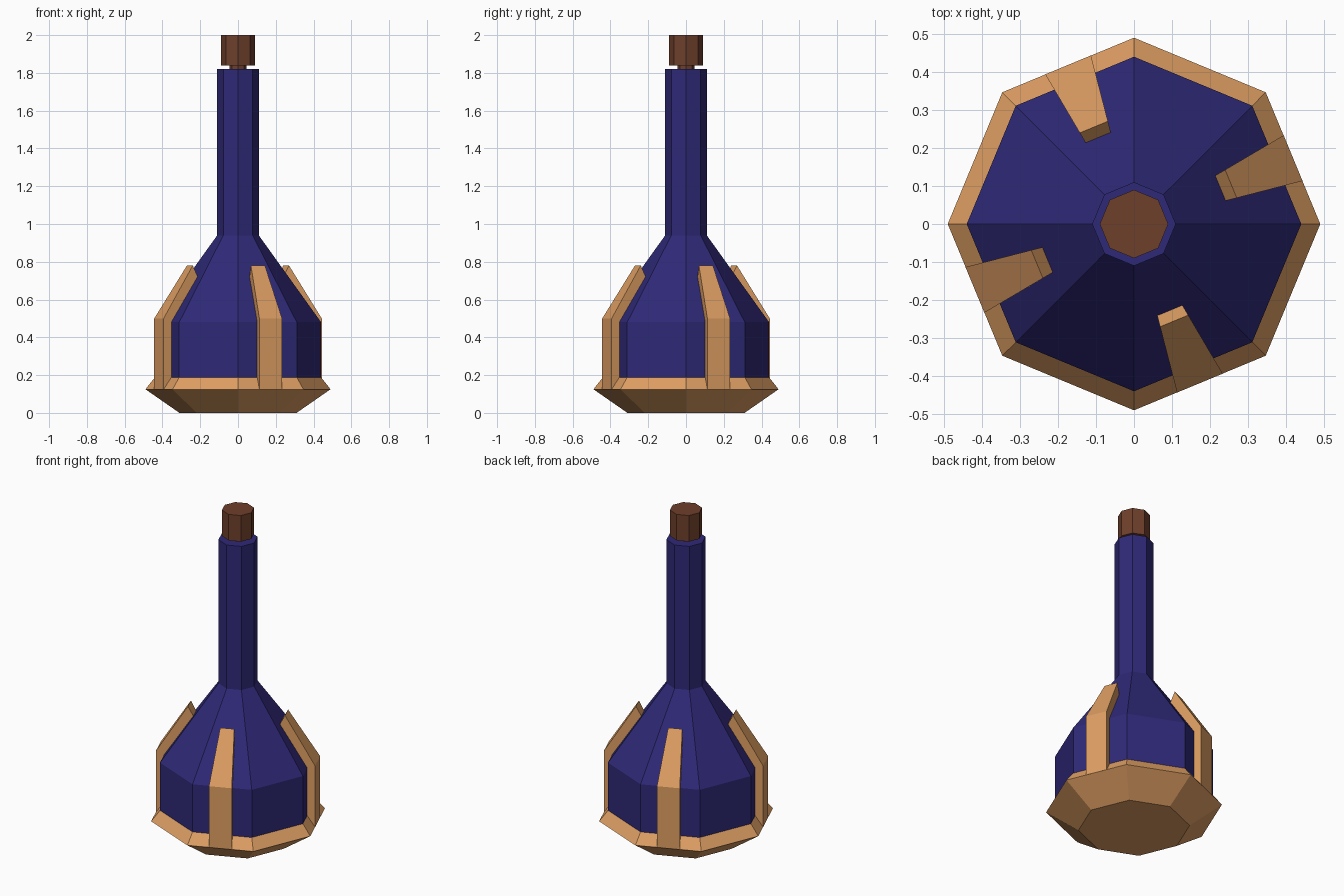
import bpy, bmesh
from math import sin, cos, radians

if "Cube" in bpy.data.objects:
    bpy.data.objects.remove(bpy.data.objects["Cube"])


def material(name, rgb):
    m = bpy.data.materials.new(name)
    m.diffuse_color = (*rgb, 1)
    m.use_nodes = True
    m.node_tree.nodes["Principled BSDF"].inputs["Base Color"].default_value = m.diffuse_color
    return m


def add_object(name, bm, mat):
    bmesh.ops.recalc_face_normals(bm, faces=bm.faces)
    mesh = bpy.data.meshes.new(name)
    bm.to_mesh(mesh)
    bm.free()
    mesh.materials.append(mat)
    ob = bpy.data.objects.new(name, mesh)
    bpy.context.collection.objects.link(ob)
    return ob


def skin(bm, rings):
    """Join successive rings with quads and cap both ends."""
    n = len(rings[0])
    for a, b in zip(rings, rings[1:]):
        for i in range(n):
            j = (i + 1) % n
            bm.faces.new((a[i], a[j], b[j], b[i]))
    bm.faces.new(rings[0])
    bm.faces.new(rings[-1])


def lathe(name, profile, mat, sides=8):
    """Closed faceted solid from (radius, z) pairs."""
    bm = bmesh.new()
    turns = [radians(360 * i / sides) for i in range(sides)]
    skin(bm, [[bm.verts.new((r * cos(t), r * sin(t), z)) for t in turns]
              for r, z in profile])
    return add_object(name, bm, mat)


def strap(name, angle, mat):
    """Bent tapering band on one body facet."""
    # outer r, outer z, outer half width, inner r, inner z, inner half width
    sections = [(0.453, 0.125, 0.065, 0.39, 0.125, 0.056),
                (0.453, 0.50, 0.065, 0.39, 0.47, 0.056),
                (0.276, 0.78, 0.040, 0.240, 0.71, 0.035)]
    bm = bmesh.new()
    skin(bm, [[bm.verts.new(p) for p in ((ro, -wo, zo), (ro, wo, zo), (ri, wi, zi), (ri, -wi, zi))]
              for ro, zo, wo, ri, zi, wi in sections])
    add_object(name, bm, mat).rotation_euler.z = radians(angle)


glass = material("blue_glass", (0.028, 0.022, 0.185))
brass = material("tan_metal", (0.735, 0.345, 0.125))
cork = material("brown_cork", (0.156, 0.05, 0.024))

# Bottle body and neck
lathe("bottle_body", [(0.44, 0.15), (0.44, 0.48), (0.11, 0.94), (0.11, 1.82)], glass)

# Flared foot
lathe("foot", [(0.31, 0), (0.49, 0.125), (0.44, 0.188)], brass)

# Stopper with a thin stem
lathe("stopper", [(0.045, 1.80), (0.045, 1.84), (0.09, 1.84), (0.09, 2.0)], cork)

# Four straps on alternate facets
for k in range(4):
    strap(f"strap_{k + 1}", 22.5 + 90 * k, brass)
